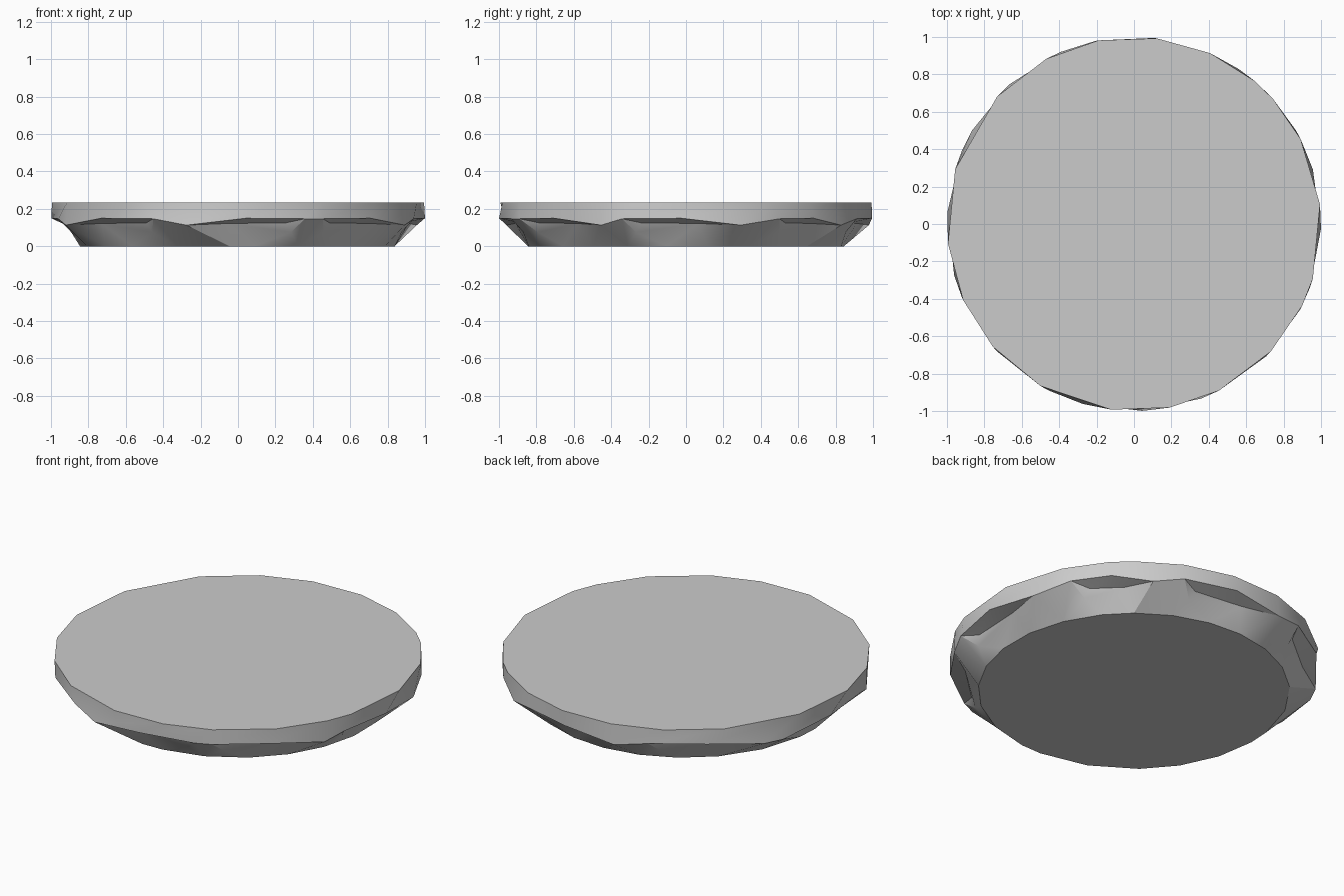
import bpy
import bmesh
from math import radians, cos, sin

cube = bpy.data.objects.get("Cube")
if cube:
    bpy.data.objects.remove(cube, do_unlink=True)

TOP_Z, RIM_Z, LOW_Z = 0.235, 0.147, 0.113
BOTTOM_R, WALL_R = 0.845, 0.915

# Each scoop: rim start and end, three top angles, bottom start and end,
# and whether the blunt end comes first
SCOOPS = [
    (30, 56, (27, 42, 50), 38, 50, True),
    (66, 102, (66, 83, 101), 79, 93, True),
    (113, 150, (118, 137, 163), 122, 137, True),
    (157, 196, (163, 186, 204), 172, 181, False),
    (203, 243, (204, 221, 240), 213, 228, False),
    (254, 291, (263, 281, 297), 267, 276, False),
    (297, 333, (297, 317, 334), 309, 324, True),
    (340, 377, (343, 366, 387), 353, 368, True),
]

bm = bmesh.new()
cache = {}


def point(angle, radius, z):
    """Vertex at a polar position, shared when asked for again."""
    key = (round(angle % 360, 2), radius, z)
    if key not in cache:
        a = radians(angle)
        cache[key] = bm.verts.new((radius * cos(a), radius * sin(a), z))
    return cache[key]


def face(*verts):
    """Face that skips repeated and missing corners."""
    corners = list(dict.fromkeys(v for v in verts if v))
    if len(corners) > 2:
        bm.faces.new(corners)


def scoop(a, b, top, c, d, blunt_first):
    """Scooped wall with its ledge and the rim band above it."""
    mid = point((a + b) / 2, 1.0, RIM_Z + 0.003)
    rim_a = point(a, 1.0, RIM_Z if blunt_first else LOW_Z)
    rim_b = point(b, 1.0, LOW_Z if blunt_first else RIM_Z)
    low_c, low_d = point(c, BOTTOM_R, 0), point(d, BOTTOM_R, 0)
    t = [point(angle, 1.0, TOP_Z) for angle in top]
    face(rim_a, mid, t[1], t[0])
    face(mid, rim_b, t[2], t[1])

    # Blunt end has a small cheek, the other end runs to a point
    blunt, tip, step = (a, b, 1) if blunt_first else (b, a, -1)
    knee = point(blunt + 3 * step, WALL_R, 0.075)
    upper = point(blunt + 5 * step, WALL_R + 0.01, 0.125)
    taper = point(tip - 0.35 * (b - a) * step, WALL_R, 0.122)
    if blunt_first:
        near, near_low, far_low, end = rim_a, low_c, low_d, rim_b
    else:
        near, near_low, far_low, end = rim_b, low_d, low_c, rim_a
    face(near, upper, knee)
    face(knee, upper, taper, near_low)
    face(near_low, taper, far_low)
    face(far_low, taper, end)
    face(near, mid, upper)
    face(upper, mid, taper)
    face(mid, end, taper)
    return dict(rim_a=rim_a, rim_b=rim_b, c=low_c, d=low_d, top=t,
                knee_a=knee if blunt_first else None,
                knee_b=None if blunt_first else knee)


parts = [scoop(*row) for row in SCOOPS]
bottom = []

# Sloping ribs between neighbouring scoops
for i, p in enumerate(parts):
    j = (i + 1) % len(parts)
    n = parts[j]
    following = SCOOPS[j][3] + (360 if j == 0 else 0)
    foot = point((SCOOPS[i][4] + following) / 2, BOTTOM_R, 0)
    face(p["rim_b"], n["rim_a"], n["top"][0], p["top"][2])
    face(p["d"], foot, p["rim_b"], p["knee_b"])
    face(foot, n["rim_a"], p["rim_b"])
    face(foot, n["c"], n["knee_a"], n["rim_a"])
    bottom += [p["c"], p["d"], foot]

# Flat top and underside
face(*[v for p in parts for v in p["top"]])
face(*reversed(bottom))
bmesh.ops.recalc_face_normals(bm, faces=bm.faces)

mesh = bpy.data.meshes.new("round_base")
bm.to_mesh(mesh)
bm.free()
base = bpy.data.objects.new("round_base", mesh)
bpy.context.collection.objects.link(base)

# Plain grey material
color = (0.6, 0.6, 0.6, 1)
grey = bpy.data.materials.new("plain_grey")
grey.use_nodes = True
grey.diffuse_color = color
grey.node_tree.nodes["Principled BSDF"].inputs["Base Color"].default_value = color
mesh.materials.append(grey)

bpy.ops.object.select_all(action="DESELECT")
base.select_set(True)
bpy.context.view_layer.objects.active = base
bpy.ops.object.shade_smooth_by_angle(angle=radians(30))
